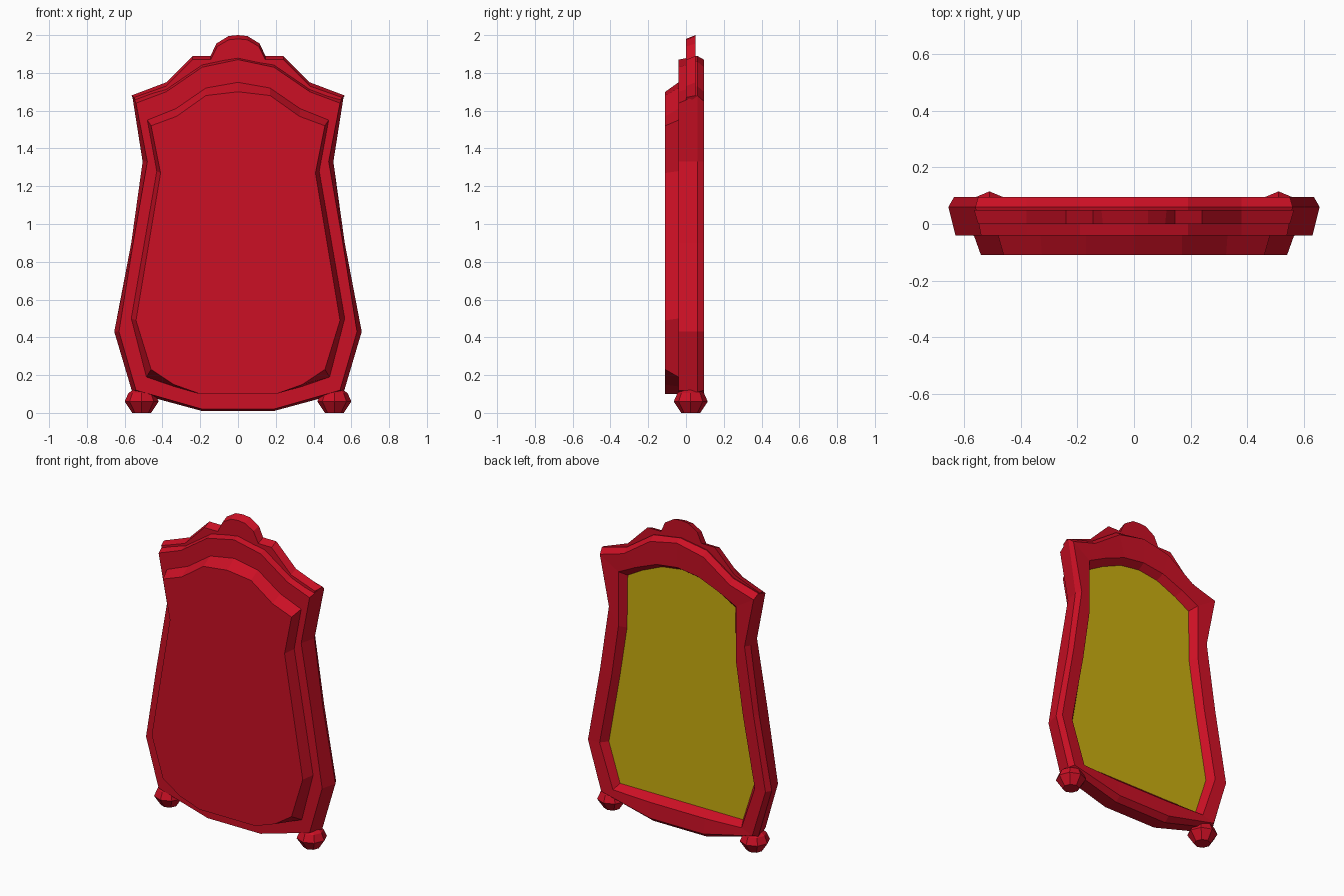
import bpy, bmesh
from math import radians

if "Cube" in bpy.data.objects:
    bpy.data.objects.remove(bpy.data.objects["Cube"])


def material(name, color):
    m = bpy.data.materials.new(name)
    m.diffuse_color = (*color, 1)
    m.use_nodes = True
    m.node_tree.nodes["Principled BSDF"].inputs["Base Color"].default_value = m.diffuse_color
    return m


RED = material("red_wood", (0.60, 0.005, 0.018))
GOLD = material("gold_glass", (0.60, 0.43, 0.005))


def loft(name, sections, mat, cap_first=True, cap_last=True):
    """Skin sections of (y, right-half outline from bottom up), mirrored in x."""
    bm = bmesh.new()
    rings = []
    for y, half in sections:
        left = [(-x, z) for x, z in reversed(half) if x > 0]
        rings.append([bm.verts.new((x, y, z)) for x, z in half + left])
    n = len(rings[0])
    for a, b in zip(rings, rings[1:]):
        for i in range(n):
            j = (i + 1) % n
            bm.faces.new((a[i], a[j], b[j], b[i]))
    if cap_first:
        bm.faces.new(rings[0])
    if cap_last and len(rings) > 1:
        bm.faces.new(rings[-1][::-1])
    if len(rings) > 1:
        bmesh.ops.recalc_face_normals(bm, faces=bm.faces)
    else:
        bmesh.ops.reverse_faces(bm, faces=bm.faces)
    me = bpy.data.meshes.new(name)
    bm.to_mesh(me)
    bm.free()
    ob = bpy.data.objects.new(name, me)
    bpy.context.collection.objects.link(ob)
    me.materials.append(mat)
    return ob


# Frame: front edge, widest edge, back edge, opening lip, recess
front = [(0.19, 0.02), (0.54, 0.12), (0.63, 0.43), (0.555, 0.90), (0.48, 1.33),
         (0.54, 1.64), (0.38, 1.70), (0.19, 1.83), (0, 1.87)]
wide = [(0.19, 0.01), (0.56, 0.11), (0.655, 0.43), (0.565, 0.90), (0.505, 1.33),
        (0.56, 1.68), (0.38, 1.73), (0.19, 1.86), (0, 1.89)]
back = [(0.19, 0.04), (0.54, 0.12), (0.635, 0.43), (0.55, 0.90), (0.485, 1.33),
        (0.55, 1.65), (0.38, 1.70), (0.19, 1.83), (0, 1.87)]
lip = [(0.20, 0.14), (0.46, 0.15), (0.555, 0.43), (0.47, 0.88), (0.42, 1.22),
       (0.42, 1.57), (0.30, 1.63), (0.15, 1.69), (0, 1.71)]
glass = [(0.20, 0.18), (0.44, 0.18), (0.52, 0.43), (0.44, 0.88), (0.39, 1.20),
         (0.385, 1.54), (0.28, 1.60), (0.14, 1.66), (0, 1.68)]
loft("frame", [(-0.04, front), (0.06, wide), (0.095, back), (0.09, lip),
               (0.045, glass)], RED, cap_last=False)
loft("mirror_glass", [(0.045, glass)], GOLD)

# Raised panel on the front
panel_base = [(0.20, 0.10), (0.34, 0.14), (0.485, 0.19), (0.565, 0.50),
              (0.43, 1.28), (0.48, 1.55), (0.33, 1.61), (0.17, 1.72), (0, 1.75)]
panel_face = [(0.20, 0.10), (0.34, 0.15), (0.46, 0.23), (0.54, 0.49),
              (0.41, 1.27), (0.46, 1.52), (0.325, 1.57), (0.17, 1.68), (0, 1.70)]
loft("front_panel", [(-0.11, panel_face), (-0.04, panel_base)], RED, cap_last=False)

# Stepped crest with a rounded centre
crest_front = [(0.53, 1.62), (0.55, 1.67), (0.38, 1.73), (0.24, 1.87), (0.145, 1.87),
               (0.11, 1.94), (0.05, 1.975), (0, 1.98)]
crest_back = [(0.53, 1.63), (0.565, 1.68), (0.38, 1.75), (0.24, 1.89), (0.145, 1.89),
              (0.115, 1.955), (0.05, 1.995), (0, 2.0)]
# bottom edge drops inside the frame, clear of the glass recess
loft("crest", [(0.0, [(0.0, 1.80)] + crest_front),
               (0.05, [(0.0, 1.80)] + crest_back)], RED)


# Bun feet, eight-sided
def foot(name, x):
    bm = bmesh.new()
    prev = None
    for r, z in [(0.05, 0.0), (0.09, 0.06), (0.07, 0.105), (0.04, 0.125)]:
        ring = bmesh.ops.create_circle(bm, segments=8, radius=r)["verts"]
        for v in ring:
            v.co.x += x
            v.co.y += 0.025
            v.co.z = z
        if prev:
            for i in range(8):
                j = (i + 1) % 8
                bm.faces.new((prev[i], prev[j], ring[j], ring[i]))
        else:
            bm.faces.new(ring)
        prev = ring
    bm.faces.new(prev)
    bmesh.ops.recalc_face_normals(bm, faces=bm.faces)
    me = bpy.data.meshes.new(name)
    bm.to_mesh(me)
    bm.free()
    me.materials.append(RED)
    bpy.context.collection.objects.link(bpy.data.objects.new(name, me))


foot("left_foot", -0.51)
foot("right_foot", 0.51)
